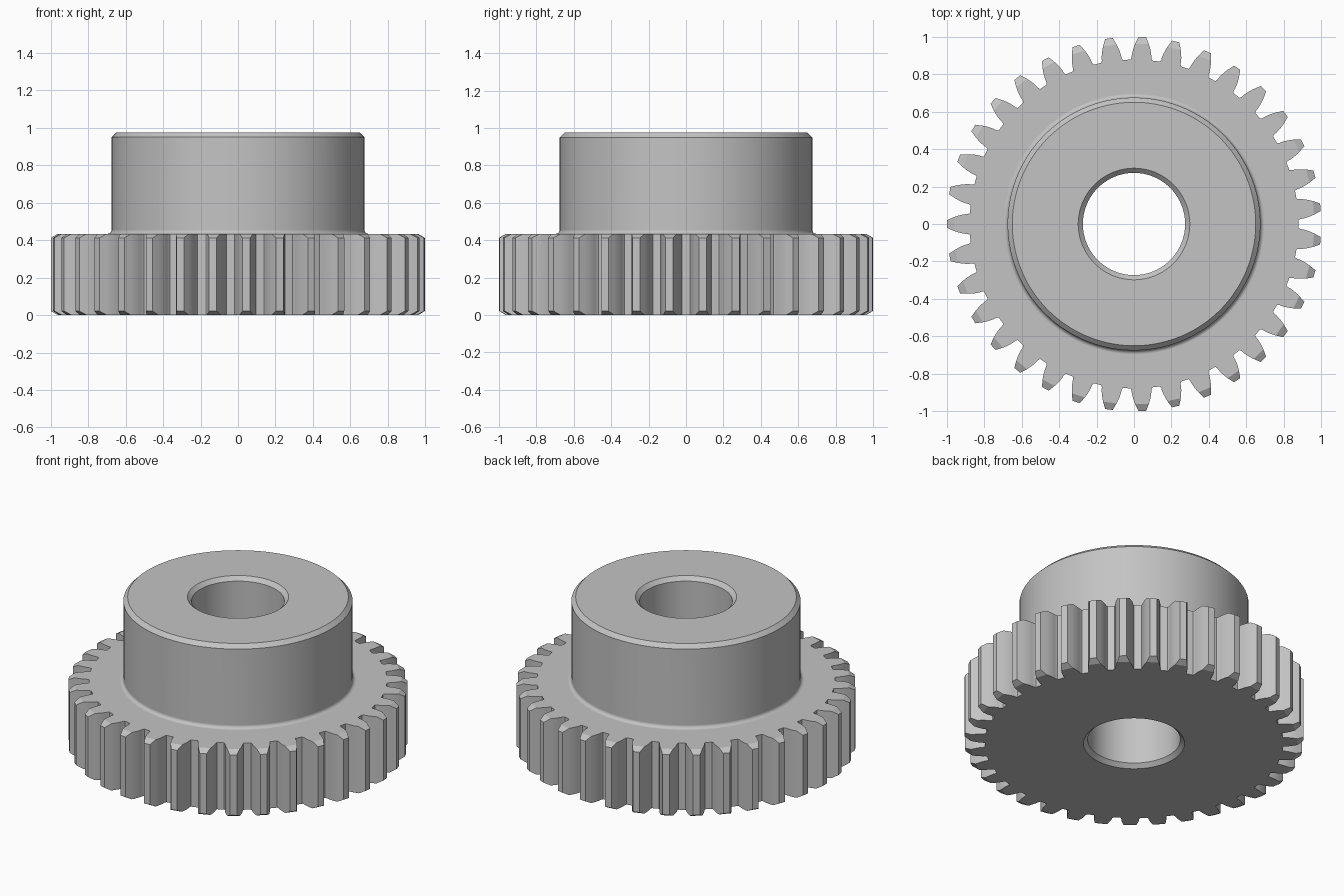
import bpy, bmesh, math

if "Cube" in bpy.data.objects:
    bpy.data.objects.remove(bpy.data.objects["Cube"], do_unlink=True)

# Main dimensions
TEETH = 35
TIP, ROOT = 1.0, 0.878
PITCH = TIP * TEETH / (TEETH + 2)
BASE = PITCH * math.cos(math.radians(20))
RIM_TOP, HUB_TOP = 0.434, 0.975
HUB, BORE, BEVEL, FILLET = 0.675, 0.273, 0.025, 0.022
BEVEL_START = 0.963            # radius where the tooth tip chamfer begins
HALF = math.pi / TEETH         # half of one tooth sector
RING_STEPS = 4                 # lathe steps per tooth sector


def involute(radius):
    a = math.acos(min(1.0, BASE / radius))
    return math.tan(a) - a


def half_angle(radius):
    at_base = HALF / 2 + math.tan(math.radians(20)) - math.radians(20)
    return at_base - involute(radius)


def tip_drop(radius):
    return max(0.0, radius - BEVEL_START) * math.tan(math.radians(30))


# Outline of one tooth as (radius, angle), from valley middle to valley middle
flank = [(r, half_angle(r)) for r in (BASE, 0.905, 0.925, 0.945, BEVEL_START, TIP)]
right = [(ROOT, HALF), (ROOT, half_angle(BASE) + 0.006)] + flank
outline = [(r, -a) for r, a in right] + right[::-1]

# Lathe profile: fillet, hub side, hub top and bore as (radius, height)
profile = []
for i in range(7):
    t = math.pi / 2 * i / 6
    profile.append((HUB + FILLET * (1 - math.sin(t)), RIM_TOP + FILLET * (1 - math.cos(t))))
profile += [
    (HUB, HUB_TOP - BEVEL), (HUB - BEVEL, HUB_TOP),
    (BORE + BEVEL, HUB_TOP), (BORE, HUB_TOP - BEVEL),
    (BORE, BEVEL), (BORE + BEVEL, 0),
]

bm = bmesh.new()


def vert(radius, angle, z):
    return bm.verts.new((radius * math.cos(angle), radius * math.sin(angle), z))


def strip(a, b):
    for i in range(len(a) - 1):
        bm.faces.new((a[i], a[i + 1], b[i + 1], b[i]))


for tooth in range(TEETH):
    mid = math.pi + tooth * 2 * HALF

    # Toothed wall
    low = [vert(r, mid + a, tip_drop(r)) for r, a in outline]
    high = [vert(r, mid + a, RIM_TOP - tip_drop(r)) for r, a in outline]
    strip(low, high)

    # Hub and bore
    angles = [mid - HALF + 2 * HALF * i / RING_STEPS for i in range(RING_STEPS + 1)]
    rings = [[vert(r, a, z) for a in angles] for r, z in profile]
    for a, b in zip(rings, rings[1:]):
        strip(a, b)

    # Flat rim faces and chamfered tooth tips
    for edge, inner in ((high, rings[0]), (low, rings[-1])):
        bm.faces.new([v for v, p in zip(edge, outline) if p[0] <= BEVEL_START] + inner[::-1])
        bm.faces.new([v for v, p in zip(edge, outline) if p[0] >= BEVEL_START])

bmesh.ops.remove_doubles(bm, verts=bm.verts, dist=0.0001)
bmesh.ops.recalc_face_normals(bm, faces=bm.faces)

mesh = bpy.data.meshes.new("spur_gear_with_hub")
bm.to_mesh(mesh)
bm.free()
gear = bpy.data.objects.new("spur_gear_with_hub", mesh)
bpy.context.collection.objects.link(gear)

# Grey metal
grey = bpy.data.materials.new("plain_grey")
grey.use_nodes = True
colour = (0.55, 0.55, 0.55, 1)
grey.diffuse_color = colour
grey.node_tree.nodes["Principled BSDF"].inputs["Base Color"].default_value = colour
mesh.materials.append(grey)

# Smooth curved walls, crisp edges, flat caps
bpy.ops.object.select_all(action="DESELECT")
gear.select_set(True)
bpy.context.view_layer.objects.active = gear
bpy.ops.object.shade_smooth_by_angle(angle=math.radians(20))
weighted = gear.modifiers.new("flat_caps", "WEIGHTED_NORMAL")
weighted.keep_sharp = True
